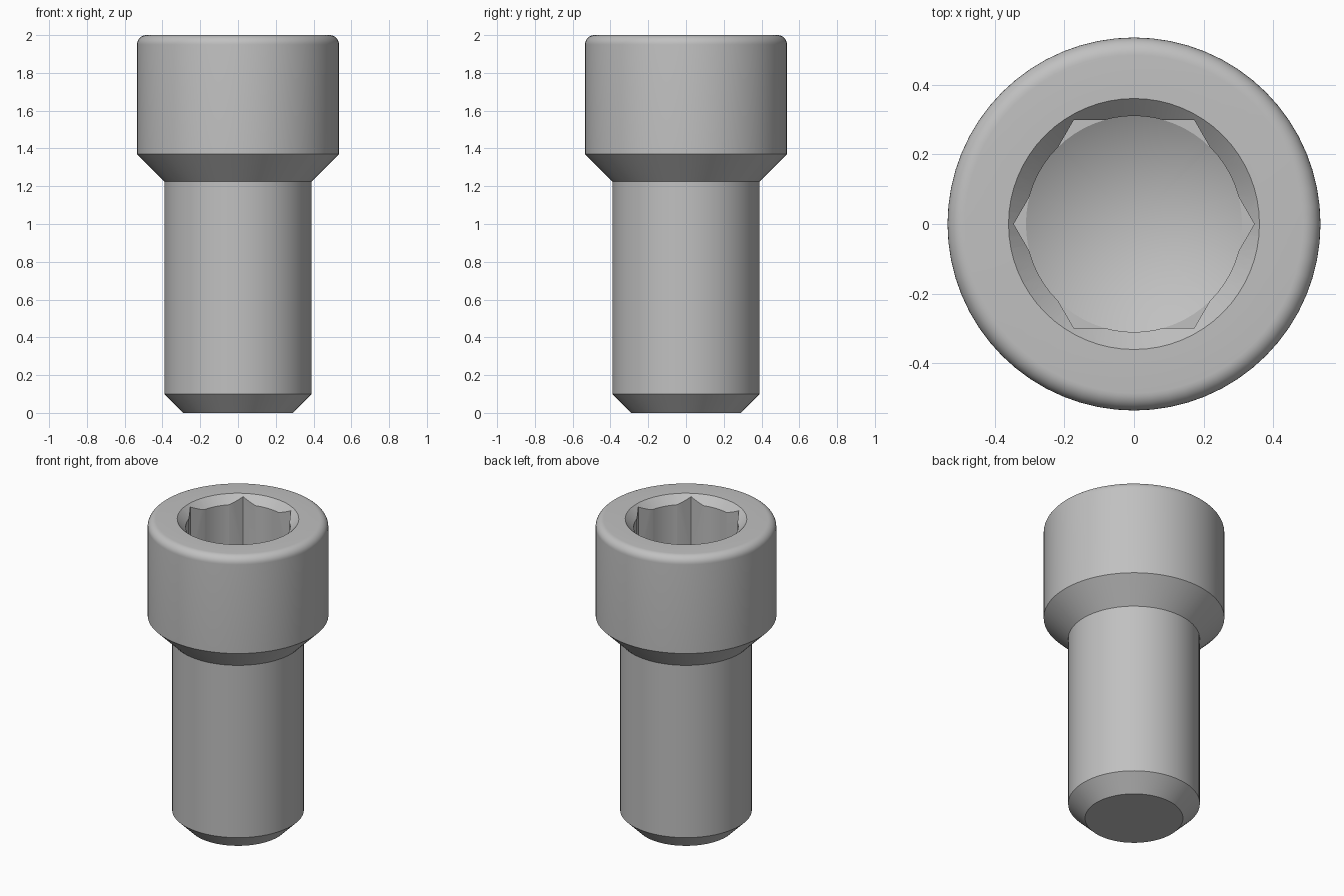
import bpy
import bmesh
from math import pi, sin, cos, radians, tan
from mathutils import Vector

SIDES = 64

cube = bpy.data.objects.get("Cube")
if cube:
    bpy.data.objects.remove(cube, do_unlink=True)

steel = bpy.data.materials.new("steel grey")
steel.use_nodes = True
grey = (0.53, 0.53, 0.53, 1)
steel.diffuse_color = grey
steel.node_tree.nodes["Principled BSDF"].inputs["Base Color"].default_value = grey


def make_object(name, bm):
    bmesh.ops.recalc_face_normals(bm, faces=bm.faces)
    mesh = bpy.data.meshes.new(name)
    bm.to_mesh(mesh)
    bm.free()
    obj = bpy.data.objects.new(name, mesh)
    bpy.context.collection.objects.link(obj)
    return obj


def lathe(name, profile):
    """Revolve (radius, height) points around the z axis."""
    bm = bmesh.new()
    verts = [bm.verts.new((r, 0, z)) for r, z in profile]
    edges = [bm.edges.new(pair) for pair in zip(verts, verts[1:])]
    bmesh.ops.spin(bm, geom=verts + edges, cent=(0, 0, 0), axis=(0, 0, 1),
                   angle=2 * pi, steps=SIDES)
    bmesh.ops.remove_doubles(bm, verts=bm.verts, dist=0.0005)
    return make_object(name, bm)


def hex_prism(name, radius, bottom, top):
    bm = bmesh.new()
    base = bm.faces.new([bm.verts.new((radius * cos(i * pi / 3),
                                       radius * sin(i * pi / 3), bottom))
                         for i in range(6)])
    side = bmesh.ops.extrude_face_region(bm, geom=[base], use_keep_orig=True)
    moved = [g for g in side["geom"] if isinstance(g, bmesh.types.BMVert)]
    bmesh.ops.translate(bm, verts=moved, vec=Vector((0, 0, top - bottom)))
    return make_object(name, bm)


# Shank with chamfered tip, tapered shoulder and head with rounded rim
head_r, fillet = 0.535, 0.05
rim = [(head_r - fillet + fillet * cos(a), 2 - fillet + fillet * sin(a))
       for a in (i * pi / 16 for i in range(9))]
bolt = lathe("socket_head_bolt",
             [(0, 0), (0.29, 0), (0.39, 0.1), (0.39, 1.225), (head_r, 1.37)]
             + rim + [(0, 2)])

# Socket: round drilled hole with countersink and conical floor, plus hexagon
hole_r, floor_z, mouth_r = 0.31, 1.61, 0.36
drill = lathe("drill_cutter",
              [(0, floor_z - hole_r * tan(radians(30))), (hole_r, floor_z),
               (hole_r, 2 - (mouth_r - hole_r)), (mouth_r + 0.1, 2.1), (0, 2.1)])
hexagon = hex_prism("hex_cutter", 0.345, floor_z, 2.05)

bpy.context.view_layer.objects.active = bolt
for cutter in (drill, hexagon):
    cutter.hide_render = True
    mod = bolt.modifiers.new(cutter.name, "BOOLEAN")
    mod.operation = "DIFFERENCE"
    mod.solver = "EXACT"
    mod.object = cutter
    bpy.ops.object.modifier_apply(modifier=mod.name)
    bpy.data.objects.remove(cutter, do_unlink=True)

# One steel finish, smooth around the turned surfaces
bolt.data.materials.clear()
bolt.data.materials.append(steel)
for face in bolt.data.polygons:
    face.material_index = 0
bpy.ops.object.select_all(action="DESELECT")
bolt.select_set(True)
bpy.ops.object.shade_smooth_by_angle(angle=radians(25))
